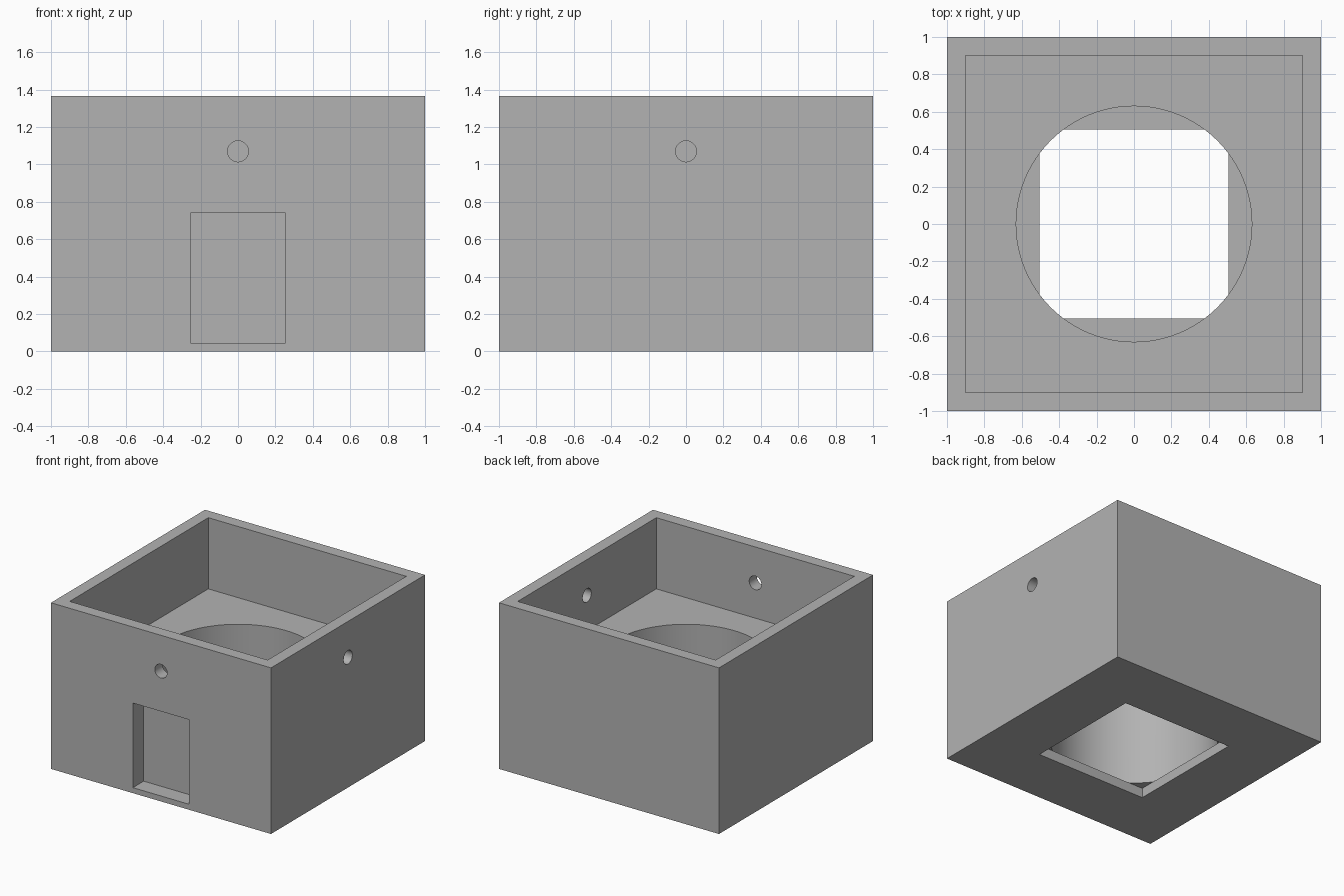
import bpy
import bmesh
import math
from mathutils import Matrix

if "Cube" in bpy.data.objects:
    bpy.data.objects.remove(bpy.data.objects["Cube"], do_unlink=True)

HEIGHT = 1.365   # overall height
SLAB = 0.08      # bottom plate thickness
FLOOR = 0.78     # upper tray floor
HOLE_Z = 1.07    # height of the cable holes

grey = bpy.data.materials.new("plain_grey")
grey.use_nodes = True
colour = (0.45, 0.45, 0.45, 1)
grey.diffuse_color = colour
grey.node_tree.nodes["Principled BSDF"].inputs["Base Color"].default_value = colour


def finish(name, bm):
    mesh = bpy.data.meshes.new(name)
    bm.to_mesh(mesh)
    bm.free()
    mesh.materials.append(grey)
    obj = bpy.data.objects.new(name, mesh)
    bpy.context.collection.objects.link(obj)
    return obj


def box(name, low, high):
    """Box between two opposite corners."""
    bm = bmesh.new()
    bmesh.ops.create_cube(bm, size=2)
    for v in bm.verts:
        v.co = [h if c > 0 else l for c, l, h in zip(v.co, low, high)]
    return finish(name, bm)


def cylinder(name, radius, low, high, sides, matrix=Matrix()):
    """Upright cylinder from low to high, then placed by a matrix."""
    bm = bmesh.new()
    bmesh.ops.create_cone(bm, cap_ends=True, segments=sides,
                          radius1=radius, radius2=radius, depth=2)
    for v in bm.verts:
        v.co.z = high if v.co.z > 0 else low
    bm.transform(matrix)
    return finish(name, bm)


# Solid housing block
housing = box("housing", (-1, -1, 0), (1, 1, HEIGHT))

# Cable holes pass through the front and left walls only
lift = Matrix.Translation((0, 0, HOLE_Z))
to_front = lift @ Matrix.Rotation(math.pi / 2, 4, "X")
to_left = lift @ Matrix.Rotation(math.pi / 2, 4, "Y")

cutters = [
    box("tray_cutter", (-0.9, -0.9, FLOOR), (0.9, 0.9, HEIGHT + 0.2)),
    cylinder("well_cutter", 0.63, SLAB, FLOOR + 0.2, 96),
    box("base_opening_cutter", (-0.505, -0.505, -0.2), (0.505, 0.505, SLAB)),
    box("door_recess_cutter", (-0.255, -1.2, 0.045), (0.255, -0.86, 0.74)),
    cylinder("front_hole_cutter", 0.056, 0.8, 1.2, 48, to_front),
    cylinder("left_hole_cutter", 0.056, 0.8, 1.2, 48, to_left),
]

# Carve every opening, then drop the cutters
bpy.ops.object.select_all(action="DESELECT")
bpy.context.view_layer.objects.active = housing
housing.select_set(True)
for cutter in cutters:
    cutter.hide_render = True
    mod = housing.modifiers.new(cutter.name, "BOOLEAN")
    mod.operation = "DIFFERENCE"
    mod.solver = "EXACT"
    mod.object = cutter
    bpy.ops.object.modifier_apply(modifier=mod.name)
    bpy.data.objects.remove(cutter, do_unlink=True)

# Round walls smooth, all corners crisp
bpy.ops.object.shade_smooth_by_angle(angle=math.radians(30))
